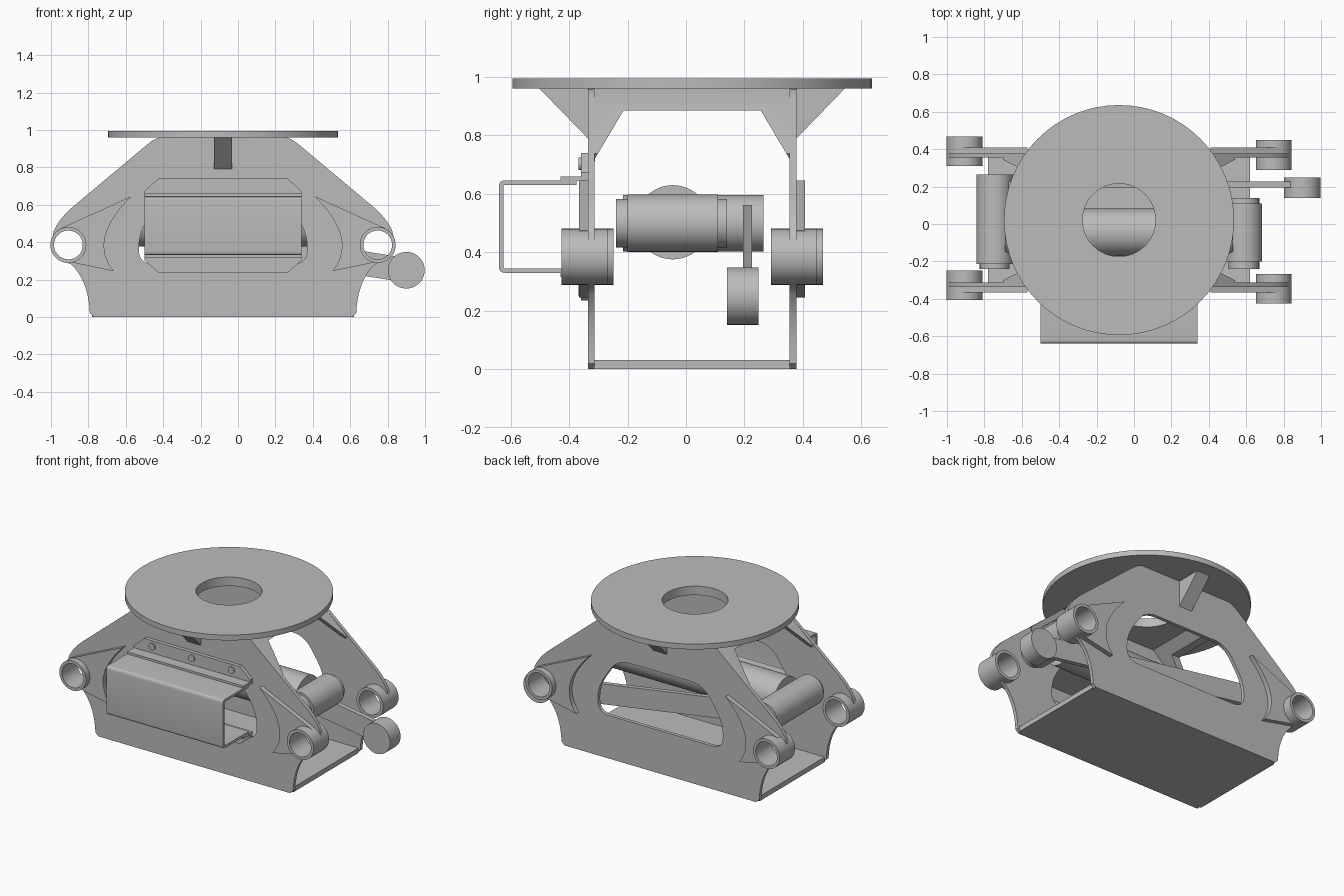
import bpy, bmesh, math
from mathutils import Vector

if "Cube" in bpy.data.objects:
    bpy.data.objects.remove(bpy.data.objects["Cube"])

CX, CY = -0.08, 0.021      # centre of the frame
grey = bpy.data.materials.new("plain grey")
grey.use_nodes = True
grey.diffuse_color = (0.5, 0.5, 0.5, 1)
grey.node_tree.nodes["Principled BSDF"].inputs["Base Color"].default_value = (0.5, 0.5, 0.5, 1)
parts = []


def finish(name, bm):
    bmesh.ops.recalc_face_normals(bm, faces=bm.faces)
    me = bpy.data.meshes.new(name)
    bm.to_mesh(me)
    bm.free()
    me.materials.append(grey)
    ob = bpy.data.objects.new(name, me)
    bpy.context.collection.objects.link(ob)
    parts.append(ob)
    return ob


def place(axis, u, v, w):
    return Vector({"x": (w, u, v), "y": (u, w, v), "z": (u, v, w)}[axis])


def prism(name, pts, axis, a, b):
    """Flat outline extruded along an axis from a to b."""
    bm = bmesh.new()
    face = bm.faces.new([bm.verts.new(place(axis, u, v, a)) for u, v in pts])
    new = bmesh.ops.extrude_face_region(bm, geom=[face])["geom"]
    move = place(axis, 0, 0, b - a)
    bmesh.ops.translate(bm, vec=move, verts=[g for g in new if isinstance(g, bmesh.types.BMVert)])
    return finish(name, bm)


def box(name, x, y, z):
    return prism(name, [(x[0], z[0]), (x[1], z[0]), (x[1], z[1]), (x[0], z[1])], "y", *y)


def circle(u, v, r, n=48):
    return [(u + r * math.cos(math.tau * i / n), v + r * math.sin(math.tau * i / n)) for i in range(n)]


def bezier(p, c, q, n=8):
    return [tuple((1 - t) ** 2 * a + 2 * t * (1 - t) * b + t * t * d for a, b, d in zip(p, c, q))
            for t in (i / n for i in range(n + 1))]


def rounded(pts, r):
    """Outline with every corner rounded off."""
    out = []
    for i, p in enumerate(pts):
        p, a, b = Vector(p), Vector(pts[i - 1]), Vector(pts[(i + 1) % len(pts)])
        ra, rb = min(r, (a - p).length * 0.45), min(r, (b - p).length * 0.45)
        out += bezier(p + (a - p).normalized() * ra, p, p + (b - p).normalized() * rb, 6)
    return out


def cut(ob, cutter):
    mod = ob.modifiers.new("cut", "BOOLEAN")
    mod.object, mod.solver = cutter, "EXACT"
    bpy.context.view_layer.update()
    me = bpy.data.meshes.new_from_object(ob.evaluated_get(bpy.context.evaluated_depsgraph_get()))
    ob.modifiers.clear()
    ob.data = me
    parts.remove(cutter)
    bpy.data.objects.remove(cutter)


def mirrored(half):
    """Close a half outline by mirroring it about the frame centre."""
    return [(CX + u, v) for u, v in half] + [(CX - u, v) for u, v in reversed(half)]


# top turntable disc with centre hole
disc = prism("top_disc", circle(CX, CY, 0.615, 64), "z", 0.96, 0.995)
cut(disc, prism("cutter", circle(CX, CY, 0.195), "z", 0.9, 1.1))

# side plates with window and pivot holes
half = [(0.69, 0), (0.712, 0.02)] + bezier((0.715, 0.06), (0.73, 0.2), (0.81, 0.28))
half += [(0.88, 0.31), (0.915, 0.41)] + bezier((0.905, 0.46), (0.875, 0.53), (0.79, 0.6))
half += bezier((0.41, 0.918), (0.36, 0.96), (0.33, 0.96), 5)
window = rounded(mirrored([(0.45, 0.28), (0.45, 0.45), (0.31, 0.66)]), 0.09)
gusset = [(0.865, 0.475), (0.49, 0.645)] + bezier((0.49, 0.645), (0.7225, 0.415), (0.585, 0.245), 14)[1:]
gusset += [(0.81, 0.292)]
PIVOT, PZ = 0.827, 0.385

for side, end in ((-1, "front"), (1, "rear")):
    inner, outer = CY + side * 0.334, CY + side * 0.357
    plate = prism(end + "_side_plate", mirrored(half), "y", inner, outer)
    cut(plate, prism("cutter", window, "y", -1, 1))
    for s, hand in ((-1, "right"), (1, "left")):
        px = CX + s * PIVOT
        cut(plate, prism("cutter", circle(px, PZ, 0.085), "y", -1, 1))
        pad = prism(f"{end}_{hand}_gusset", [(CX + s * u, v) for u, v in gusset], "y", outer, outer + side * 0.03)
        cut(pad, prism("cutter", circle(px, PZ, 0.085), "y", -1, 1))
        # pivot sleeves sit slightly offset on the two ends
        mid = (CY + 0.358 * side) + (-0.01 if s * side > 0 else 0.01) * side
        sleeve = prism(f"{end}_{hand}_pivot_sleeve", circle(px, PZ, 0.096), "y", mid - 0.079, mid + 0.079)
        cut(sleeve, prism("cutter", circle(px, PZ, 0.077), "y", -1, 1))
    # wedge under the disc
    prism(end + "_disc_wedge", [(outer, 0.96), (outer, 0.79), (outer + side * 0.165, 0.96)], "x", CX - 0.047, CX + 0.047)

# bent roof sheet with arched cut-out and round opening
roof_half = [(0.575, 0.755), (0.36, 0.935), (0.33, 0.96)]
roof_low = [(0.33, 0.935), (0.56, 0.742)]
roof = prism("roof_sheet", mirrored([(0.33, 0.937), (0.60, 0.711), (0.62, 0.738), (0.41, 0.918), (0.34, 0.96)]),
             "y", CY - 0.335, CY + 0.335)
arch = [(CY - 0.333, 0.6), (CY - 0.333, 0.72), (CY - 0.235, 0.885), (CY + 0.235, 0.885), (CY + 0.333, 0.72), (CY + 0.333, 0.6)]
cut(roof, prism("cutter", arch, "x", -2, 2))
cut(roof, prism("cutter", circle(CX, CY, 0.195), "z", 0.8, 1.1))

# floor
box("floor", (CX - 0.70, CX + 0.70), (CY - 0.335, CY + 0.335), (0.0, 0.032))

# front bracket channel, open at both ends
X0, X1, MZ = -0.5, 0.34, 0.488


def arc_path(r, h, front):
    return (bezier((front + r, MZ + h), (front, MZ + h), (front, MZ + h - r), 4)
            + bezier((front, MZ - h + r), (front, MZ - h), (front + r, MZ - h), 4))


channel = [(-0.375, MZ + 0.158)] + arc_path(0.02, 0.158, -0.64) + [(-0.375, MZ - 0.158)]
channel += [(-0.375, MZ - 0.143)] + arc_path(0.008, 0.143, -0.625)[::-1] + [(-0.375, MZ + 0.143)]
prism("bracket_channel", channel, "x", X0, X1)
for s, end in ((-1, "lower"), (1, "upper")):
    lip, base, top = MZ + s * 0.158, MZ + s * 0.185, MZ + s * 0.252
    box(end + "_bracket_shelf", (X0, X1), (-0.43, -0.336), sorted((lip, MZ + s * 0.172)))
    prism(end + "_bracket_flange", [(X0, lip), (X0, base), (X0 + 0.075, top), (X1 - 0.075, top), (X1, base), (X1, lip)],
          "y", -0.36, -0.336)
    for i, bx in enumerate((-0.365, CX, 0.205)):
        prism(f"{end}_bracket_bolt_{i + 1}", circle(bx, MZ + s * 0.215, 0.022, 20), "y", -0.367, -0.35)

# cross cylinder and the two end cylinders
prism("main_cylinder", circle(-0.045, 0.503, 0.127), "x", -0.69, 0.53)
prism("right_end_cylinder", circle(-0.745, 0.5, 0.097), "y", -0.215, 0.265)
prism("right_end_cap", circle(-0.745, 0.5, 0.08), "y", -0.24, -0.2)
prism("left_end_cylinder", circle(0.587, 0.5, 0.098), "y", -0.2, 0.11)
prism("left_end_collar", circle(0.587, 0.5, 0.083), "y", -0.24, 0.14)

# lever arm with its pin
pin, root, w = Vector((0.9, 0.25)), Vector((-0.7, 0.5)), 0.065
n = Vector((root.y - pin.y, pin.x - root.x)).normalized() * w
prism("lever_arm", [tuple(p) for p in (root - n, pin - n, pin + n, root + n)], "y", 0.195, 0.226)
prism("lever_pin", circle(pin.x, pin.y, 0.098), "y", 0.14, 0.248)

# smooth round surfaces, keep edges sharp
bpy.ops.object.select_all(action="DESELECT")
for ob in parts:
    ob.select_set(True)
bpy.context.view_layer.objects.active = parts[0]
bpy.ops.object.shade_smooth_by_angle(angle=math.radians(25))
